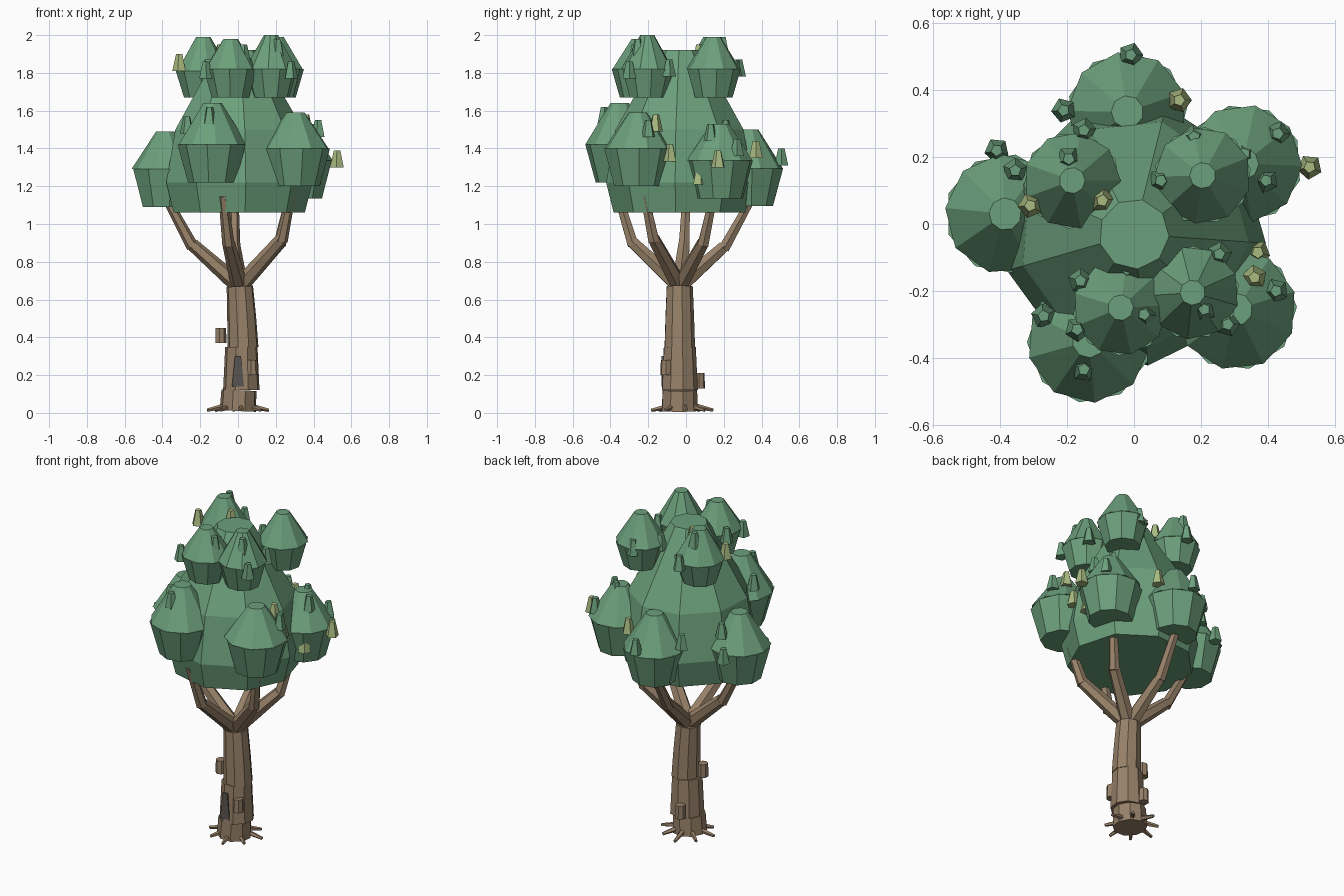
import bpy, bmesh
from math import cos, sin, pi, radians
from mathutils import Vector


def mat(name, c):
    m = bpy.data.materials.new(name)
    m.diffuse_color = (*c, 1)
    return m


BARK = mat("bark", (0.31, 0.22, 0.14))
LEAF = mat("leaf", (0.15, 0.35, 0.20))
PALE = mat("pale_leaf", (0.40, 0.50, 0.22))
DARK = mat("hollow_dark", (0.10, 0.09, 0.085))
TY = -0.035  # the trunk stands slightly forward


def loft(name, rings, sides, material, start=0.0):
    """Closed faceted body through rings of (centre, radius), tilted along the path."""
    bm = bmesh.new()
    pts = [Vector(c) for c, r in rings]
    d = (pts[-1] - pts[0]).normalized()
    q = Vector((0, 0, 1)).rotation_difference(d)
    loops = []
    for p, (c, r) in zip(pts, rings):
        loops.append([bm.verts.new(p + q @ Vector((r * cos(start + 2 * pi * i / sides),
                                                   r * sin(start + 2 * pi * i / sides), 0)))
                      for i in range(sides)])
    for a, b in zip(loops, loops[1:]):
        for i in range(sides):
            j = (i + 1) % sides
            bm.faces.new((a[i], a[j], b[j], b[i]))
    bm.faces.new(loops[0][::-1])
    bm.faces.new(loops[-1])
    me = bpy.data.meshes.new(name)
    bm.to_mesh(me)
    bm.free()
    ob = bpy.data.objects.new(name, me)
    me.materials.append(material)
    bpy.context.collection.objects.link(ob)
    return ob


def upright(name, x, y, prof, sides, material, start=0.0):
    return loft(name, [((x, y, z), r) for z, r in prof], sides, material, start)


# trunk in pieces with a crack between them
loft("trunk_foot", [((0, TY, 0.01), 0.098), ((0.005, TY, 0.12), 0.094)], 9, BARK, 0.2)
upright("trunk_lower", 0.018, TY, [(0.12, 0.098), (0.24, 0.092), (0.35, 0.087)], 9, BARK, 0.2)
loft("trunk_upper", [((0.027, TY, 0.345), 0.083), ((0.02, TY, 0.5), 0.078),
                     ((0.01, TY, 0.67), 0.071)], 9, BARK, 0.2)

# roots
for i in range(8):
    a = radians(45 * i + 8)
    o = 0.165 if i % 2 == 0 else 0.15
    loft("root", [((0.07 * cos(a), 0.07 * sin(a) - 0.02, 0.035), 0.016),
                  ((o * cos(a), o * sin(a) - 0.02, 0.014), 0.009)], 5, BARK)

# hollow in the front of the trunk
bm = bmesh.new()
front = [(-0.032, 0.14), (0.032, 0.14), (0.016, 0.30), (-0.016, 0.30)]
f = bm.faces.new([bm.verts.new((x, TY - 0.094, z)) for x, z in front])
ext = bmesh.ops.extrude_face_region(bm, geom=[f])
bmesh.ops.translate(bm, vec=(0, 0.04, 0), verts=[v for v in ext["geom"] if isinstance(v, bmesh.types.BMVert)])
bmesh.ops.recalc_face_normals(bm, faces=bm.faces)
me = bpy.data.meshes.new("trunk_hollow")
bm.to_mesh(me)
bm.free()
me.materials.append(DARK)
bpy.context.collection.objects.link(bpy.data.objects.new("trunk_hollow", me))

# bark knots
for x, y, z in [(-0.092, -0.035, 0.37), (0.075, -0.105, 0.20), (-0.01, 0.07, 0.13)]:
    upright("bark_knot", x, y, [(z, 0.031), (z + 0.08, 0.029)], 7, BARK)

# forked branches: elbow, tip
for elbow, tip in [((-0.24, -0.01, 0.89), (-0.37, 0.0, 1.12)),
                   ((-0.05, -0.28, 0.90), (-0.08, -0.36, 1.15)),
                   ((0.23, -0.17, 0.92), (0.28, -0.22, 1.15)),
                   ((0.22, 0.09, 0.90), (0.27, 0.14, 1.12)),
                   ((-0.02, 0.20, 0.88), (-0.02, 0.34, 1.12))]:
    loft("branch_lower", [((0.008, TY, 0.67), 0.046), (elbow, 0.034)], 6, BARK)
    loft("branch_upper", [(Vector(elbow) - Vector((0, 0, 0.012)), 0.033), (tip, 0.024)], 6, BARK)

# main canopy
upright("canopy_core", 0.0, -0.03, [(1.06, 0.355), (1.22, 0.395), (1.50, 0.345), (1.92, 0.105)],
        9, LEAF, radians(76))

# foliage clumps, a lower cup and an upper cap: x, y, bottom, middle, top, radius
clumps = [(-0.385, 0.03, 1.09, 1.29, 1.49, 0.18), (-0.135, -0.35, 1.22, 1.42, 1.64, 0.185),
          (0.305, -0.255, 1.20, 1.40, 1.59, 0.182), (0.325, 0.18, 1.135, 1.335, 1.53, 0.178),
          (-0.02, 0.335, 1.095, 1.295, 1.50, 0.18),
          (-0.185, 0.13, 1.67, 1.81, 1.99, 0.145), (0.205, 0.145, 1.67, 1.82, 1.99, 0.145),
          (-0.04, -0.25, 1.67, 1.82, 1.98, 0.143), (0.175, -0.205, 1.67, 1.82, 2.0, 0.14)]
for i, (x, y, b, m, t, r) in enumerate(clumps):
    upright("foliage_cup", x, y, [(b, r * 0.70), (m, r)], 9, LEAF, 0.37 * i)
    upright("foliage_cap", x, y, [(m, r), (t, r * 0.27)], 9, LEAF, 0.37 * i + 0.25)

# leaf tufts: x, y, base height
tufts = [(-.01, .505, 1.31), (-.21, .34, 1.33), (-.15, .28, 1.78), (-.41, .22, 1.25),
         (-.355, .16, 1.37), (-.195, .195, 1.90), (.18, .26, 1.78), (.08, .13, 1.79),
         (.33, .21, 1.46), (.43, .27, 1.36), (.395, .13, 1.44), (.255, -.09, 1.78),
         (-.02, -.135, 1.80), (-.16, -.17, 1.78), (-.17, -.315, 1.77), (-.27, -.275, 1.48),
         (.03, -.27, 1.86), (.21, -.255, 1.89), (.28, -.30, 1.77), (.425, -.20, 1.46),
         (-.15, -.435, 1.53)]
pale = [(.135, .37, 1.35), (-.31, .055, 1.81), (-.095, .07, 1.86), (.525, .17, 1.30),
        (.405, .07, 1.21), (.37, -.085, 1.33), (.36, -.16, 1.49)]
for group, material in ((tufts, LEAF), (pale, PALE)):
    for i, (x, y, z) in enumerate(group):
        upright("leaf_tuft", x, y, [(z, 0.038), (z + 0.09, 0.018)], 5, material, 0.7 * i)
